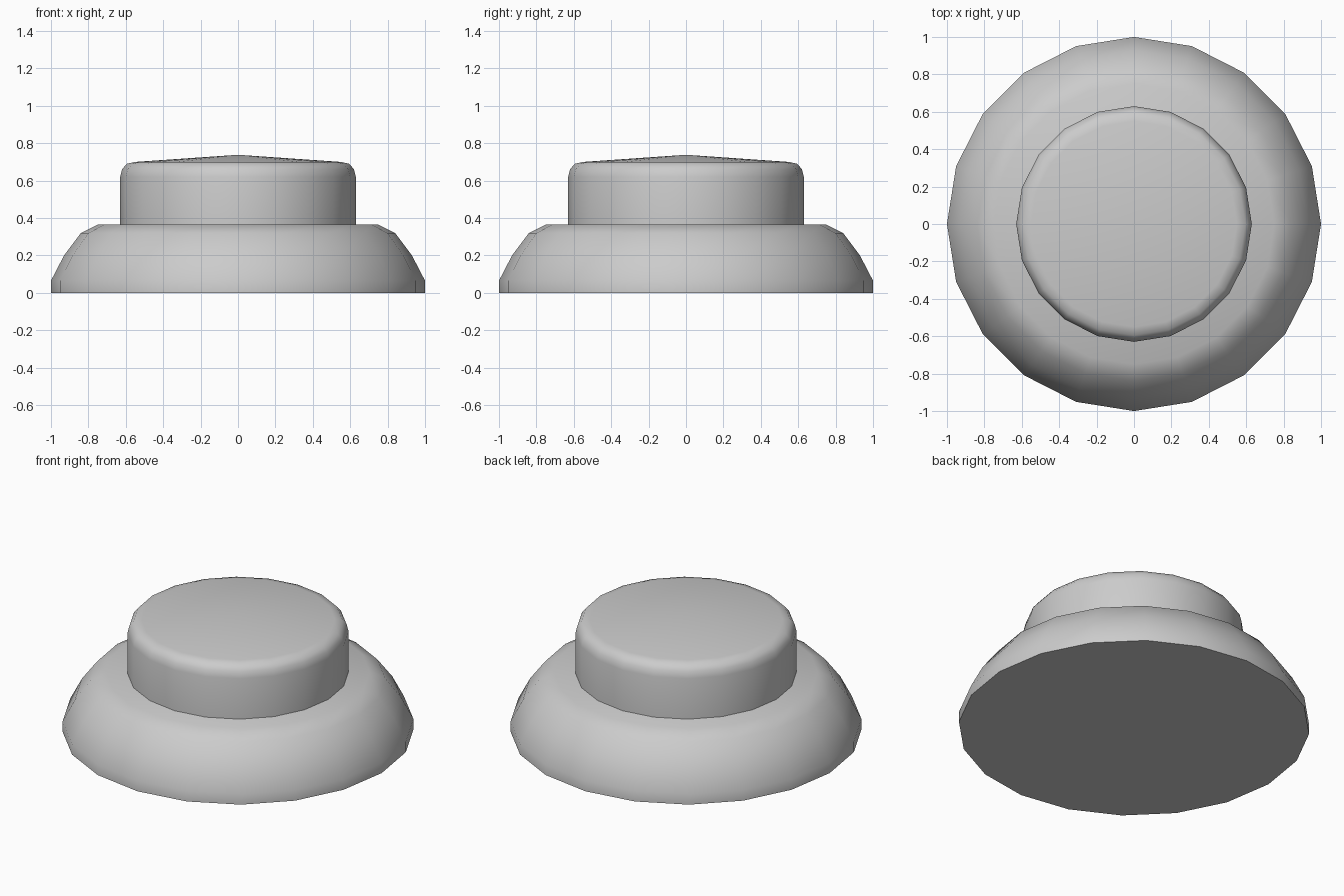
import bpy, bmesh
from math import cos, sin, tau, radians

if "Cube" in bpy.data.objects:
    bpy.data.objects.remove(bpy.data.objects["Cube"])

SIDES = 20


def lathe(name, profile, apex=None):
    """Revolve (radius, z) points; close the bottom flat and the top flat or to an apex."""
    bm = bmesh.new()
    rings = [[bm.verts.new((r * cos(tau * i / SIDES), r * sin(tau * i / SIDES), z))
              for i in range(SIDES)] for r, z in profile]
    for low, high in zip(rings, rings[1:]):
        for i in range(SIDES):
            j = (i + 1) % SIDES
            bm.faces.new((low[i], low[j], high[j], high[i]))
    bm.faces.new(rings[0][::-1])
    if apex is None:
        bm.faces.new(rings[-1])
    else:
        tip = bm.verts.new((0, 0, apex))
        for i in range(SIDES):
            bm.faces.new((rings[-1][i], rings[-1][(i + 1) % SIDES], tip))
    mesh = bpy.data.meshes.new(name)
    bm.to_mesh(mesh)
    bm.free()
    obj = bpy.data.objects.new(name, mesh)
    bpy.context.collection.objects.link(obj)
    bpy.ops.object.select_all(action='DESELECT')
    obj.select_set(True)
    bpy.context.view_layer.objects.active = obj
    bpy.ops.object.shade_smooth_by_angle(angle=radians(40))
    return obj


# Rounded housing
lathe("base", [(1, 0), (1, 0.065), (0.93, 0.2), (0.84, 0.32), (0.75, 0.365)])

# Push button with rounded rim and slightly peaked top
lathe("button", [(0.63, 0.355), (0.63, 0.62), (0.62, 0.66), (0.595, 0.69),
                 (0.55, 0.7)], apex=0.738)
